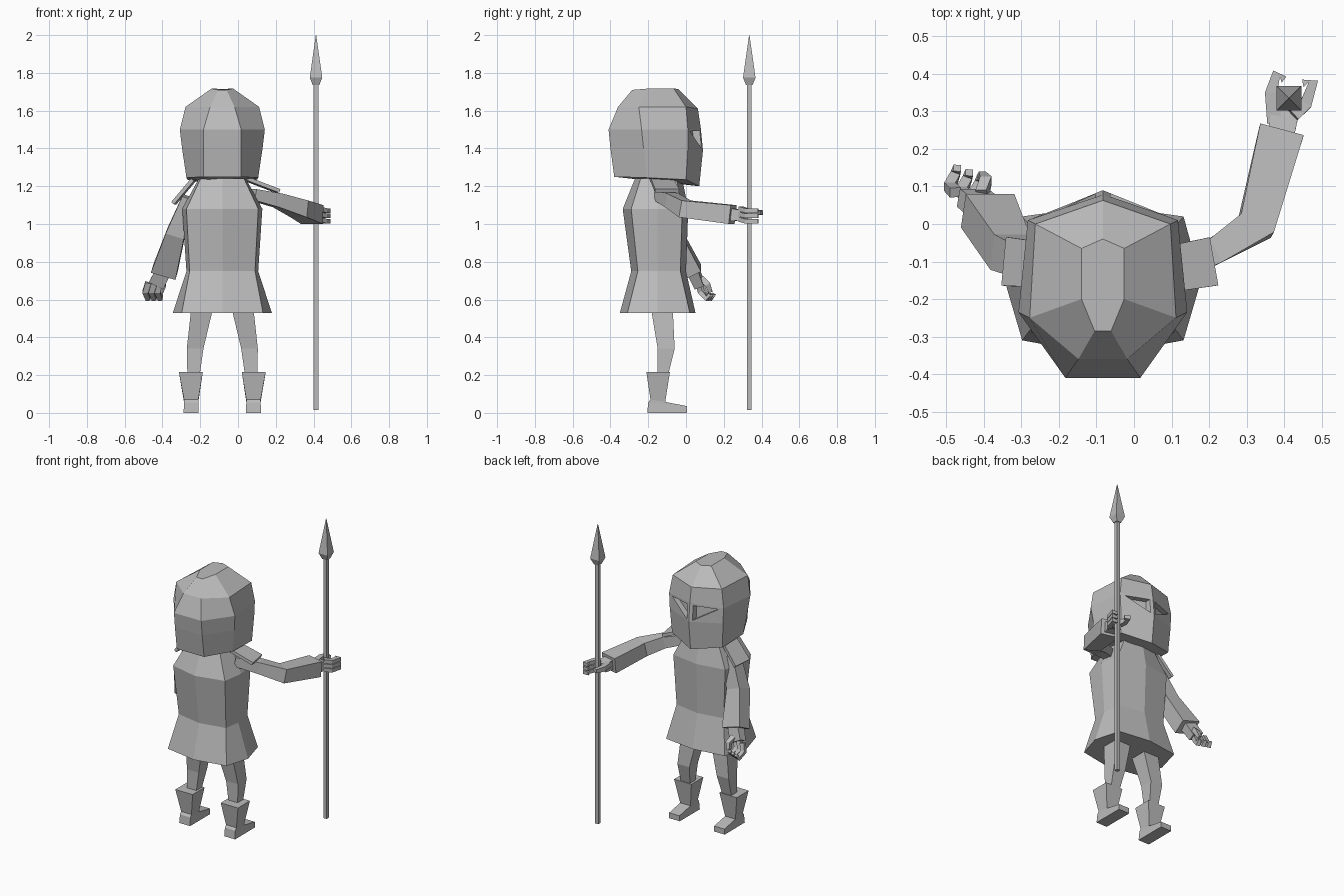
import bpy, bmesh
from mathutils import Vector

if "Cube" in bpy.data.objects:
    bpy.data.objects.remove(bpy.data.objects["Cube"])

grey = bpy.data.materials.new("plain grey")
grey.use_nodes = True
grey.diffuse_color = (0.5, 0.5, 0.5, 1)
grey.node_tree.nodes["Principled BSDF"].inputs["Base Color"].default_value = (0.5, 0.5, 0.5, 1)
CX = -0.083  # body centre line


def loft(name, rings):
    """Closed skin through rings of equal point count."""
    bm = bmesh.new()
    rows = [[bm.verts.new(p) for p in r] for r in rings]
    n = len(rows[0])
    for a, b in zip(rows, rows[1:]):
        for i in range(n):
            j = (i + 1) % n
            bm.faces.new((a[i], a[j], b[j], b[i]))
    bm.faces.new(rows[0][::-1])
    bm.faces.new(rows[-1])
    bmesh.ops.recalc_face_normals(bm, faces=bm.faces)
    me = bpy.data.meshes.new(name)
    bm.to_mesh(me)
    bm.free()
    me.materials.append(grey)
    ob = bpy.data.objects.new(name, me)
    bpy.context.collection.objects.link(ob)
    return ob


def mirrored(half):
    """Full outline around the centre line from its +x half."""
    other = [(-x, y, z) for x, y, z in reversed(half) if x > 0]
    return [(CX + x, y, z) for x, y, z in half + other]


def box_ring(x0, x1, y0, y1, z, z_front=None):
    zf = z if z_front is None else z_front
    return [(x0, y0, z), (x1, y0, z), (x1, y1, zf), (x0, y1, zf)]


def limb(name, path, sizes, up=(0, 0, 1)):
    """Square-section tube along a path; sizes are (width, height)."""
    pts = [Vector(p) for p in path]
    rings = []
    for i, (p, (w, h)) in enumerate(zip(pts, sizes)):
        t = (pts[min(i + 1, len(pts) - 1)] - pts[max(i - 1, 0)]).normalized()
        s = t.cross(Vector(up)).normalized()
        u = s.cross(t)
        rings.append([p + s * a * w / 2 + u * b * h / 2
                      for a, b in ((-1, -1), (1, -1), (1, 1), (-1, 1))])
    return loft(name, rings)


# Helmet: front ridge, cheek, rear side, back corner at each height
helmet = loft("helmet", [mirrored(r) for r in (
    [(0, .07, 1.2), (.185, 0, 1.235), (.19, -.21, 1.245), (.1, -.38, 1.25)],
    [(0, .09, 1.39), (.195, .01, 1.4), (.213, -.225, 1.4), (.1, -.4, 1.4)],
    [(0, .078, 1.51), (.2, .01, 1.5), (.225, -.235, 1.5), (.1, -.41, 1.5)],
    [(0, .063, 1.61), (.18, 0, 1.62), (.195, -.25, 1.62), (.065, -.36, 1.62)],
    [(0, -.04, 1.715), (.057, -.065, 1.717), (.057, -.2, 1.717), (.022, -.285, 1.71)],
)])

# Eye slits cut into the mask
for s in (-1, 1):
    tri = [(.02, .035, 1.495), (.02, .04, 1.4), (.17, -.015, 1.49)]
    cutter = loft("eye_cutter", [[(CX + s * x, y + d, z) for x, y, z in tri] for d in (0, .15)])
    cutter.hide_render = True
    mod = helmet.modifiers.new("eye", "BOOLEAN")
    mod.operation, mod.solver, mod.object = "DIFFERENCE", "EXACT", cutter
    bpy.context.view_layer.objects.active = helmet
    bpy.ops.object.modifier_apply(modifier=mod.name)
    bpy.data.objects.remove(cutter)

loft("neck", [box_ring(CX - .07, CX + .07, -.21, -.07, z) for z in (1.2, 1.3)])

# Tunic: half width, corner width, back, back corner, front corner, front, height
tunic = []
for w, c, back, bc, fc, front, z in (
        (.262, .215, -.35, -.31, .02, .05, .53),
        (.19, .173, -.29, -.255, -.03, .0, .75),
        (.212, .19, -.335, -.29, -.02, .012, 1.08),
        (.125, .115, -.27, -.24, -.05, -.02, 1.24)):
    tunic.append(mirrored([(0, front, z), (c, fc, z), (w, -.15, z), (c, bc, z), (0, back, z)]))
# the back centre point is not repeated because only x > 0 is mirrored
loft("tunic", tunic)

# Legs and boots
for s, side in ((-1, "right"), (1, "left")):
    def leg_ring(x0, x1, y0, y1, z, zf=None):
        return box_ring(CX + s * x0, CX + s * x1, y0, y1, z, zf)
    loft(side + "_leg", [leg_ring(.12, .185, -.15, -.095, .2),
                         leg_ring(.1, .188, -.15, -.06, .34),
                         leg_ring(.05, .165, -.185, -.07, .55)])
    loft(side + "_boot", [leg_ring(.125, .205, -.205, .005, 0),
                          leg_ring(.127, .203, -.2, .005, .055, .036),
                          leg_ring(.127, .203, -.188, -.11, .07, .058),
                          leg_ring(.103, .23, -.21, -.085, .217)])

# Shoulder plates
limb("left_shoulder_plate", [(.04, -.13, 1.24), (.21, -.1, 1.175)], [(.12, .02), (.13, .02)])
limb("right_shoulder_plate", [(-.235, -.11, 1.235), (-.34, -.1, 1.11)], [(.12, .02), (.13, .02)])

# Raised left arm
limb("left_arm", [(.08, -.14, 1.155), (.21, -.075, 1.125), (.325, -.005, 1.08), (.393, .247, 1.05)],
     [(.06, .06), (.07, .075), (.1, .09), (.12, .1)])
limb("left_palm", [(.39, .23, 1.05), (.405, .31, 1.045)], [(.07, .07), (.075, .05)])
limb("left_thumb", [(.375, .27, 1.06), (.365, .35, 1.06), (.38, .4, 1.06), (.4, .385, 1.06)],
     [(.04, .03), (.032, .03), (.025, .025), (.02, .02)])
for i in range(3):
    z = 1.015 + i * .028
    limb(f"left_finger_{i + 1}", [(.425, .29, z + .01), (.458, .32, z), (.478, .38, z), (.45, .375, z)],
         [(.035, .024), (.032, .024), (.025, .024), (.02, .02)])

# Hanging right arm
up = (0, 1, 0)
limb("right_arm", [(-.26, -.11, 1.14), (-.33, -.075, .95), (-.39, .035, .745)],
     [(.07, .08), (.1, .1), (.135, .1)], up)
limb("right_palm", [(-.39, .035, .76), (-.43, .07, .68)], [(.08, .06), (.085, .05)], up)
limb("right_thumb", [(-.405, .08, .71), (-.395, .115, .68), (-.405, .13, .64)],
     [(.03, .03), (.03, .03), (.02, .02)], up)
for i in range(3):
    x = -.412 - i * .032
    y = .06 + i * .012
    limb(f"right_finger_{i + 1}", [(x, y, .69), (x - .015, y + .015, .64), (x, y + .05, .605), (x + .005, y + .065, .63)],
         [(.026, .03), (.026, .03), (.024, .026), (.02, .02)], (1, 0, 0))

# Spear
SX, SY = .413, .335


def spear_ring(r, z):
    return box_ring(SX - r, SX + r, SY - r, SY + r, z)


loft("spear_shaft", [spear_ring(.012, z) for z in (.015, 1.75)])
loft("spear_head", [spear_ring(.017, 1.735), spear_ring(.033, 1.775), spear_ring(.001, 2.0)])
